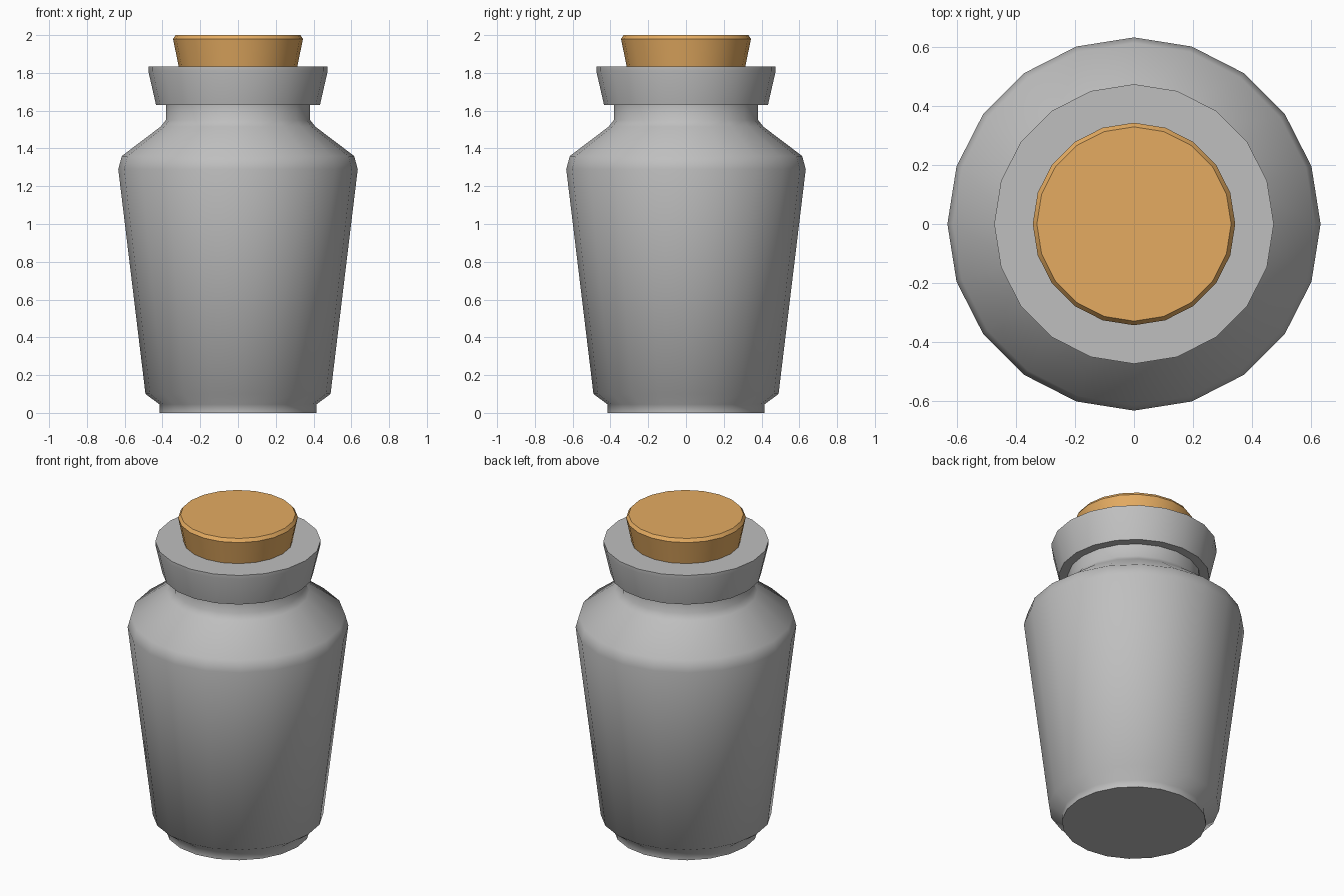
import bpy, bmesh, math

if "Cube" in bpy.data.objects:
    bpy.data.objects.remove(bpy.data.objects["Cube"])

SIDES = 20


def material(name, rgb):
    m = bpy.data.materials.new(name)
    m.diffuse_color = (*rgb, 1)
    m.use_nodes = True
    m.node_tree.nodes["Principled BSDF"].inputs["Base Color"].default_value = m.diffuse_color
    return m


def lathe(name, profile, mat, smooth_deg):
    """Revolve (radius, height) points around z and close both ends with flat caps."""
    bm = bmesh.new()
    rings = []
    for r, z in profile:
        rings.append([bm.verts.new((r * math.cos(2 * math.pi * i / SIDES),
                                    r * math.sin(2 * math.pi * i / SIDES), z))
                      for i in range(SIDES)])
    for a, b in zip(rings, rings[1:]):
        for i in range(SIDES):
            j = (i + 1) % SIDES
            bm.faces.new((a[i], a[j], b[j], b[i]))
    bm.faces.new(rings[0][::-1])
    bm.faces.new(rings[-1])
    bmesh.ops.recalc_face_normals(bm, faces=bm.faces)
    mesh = bpy.data.meshes.new(name)
    bm.to_mesh(mesh)
    bm.free()
    mesh.materials.append(mat)
    ob = bpy.data.objects.new(name, mesh)
    bpy.context.collection.objects.link(ob)
    bpy.ops.object.select_all(action='DESELECT')
    ob.select_set(True)
    bpy.context.view_layer.objects.active = ob
    bpy.ops.object.shade_smooth_by_angle(angle=math.radians(smooth_deg))
    return ob


grey = material("grey_glass", (0.52, 0.52, 0.52))
tan = material("cork_tan", (0.78, 0.41, 0.12))

# Jar: foot, tapered body, shoulder, neck and flared rim
lathe("jar", [
    (0.415, 0.0), (0.415, 0.045), (0.49, 0.10),
    (0.634, 1.29), (0.615, 1.36),
    (0.41, 1.515), (0.382, 1.55), (0.382, 1.63),
    (0.434, 1.63), (0.475, 1.81), (0.475, 1.833),
    (0.30, 1.833),
], grey, 60)

# Cork stopper, wider at the top with a small chamfer
lathe("cork", [
    (0.303, 1.78), (0.344, 1.98), (0.33, 2.0),
], tan, 45)
